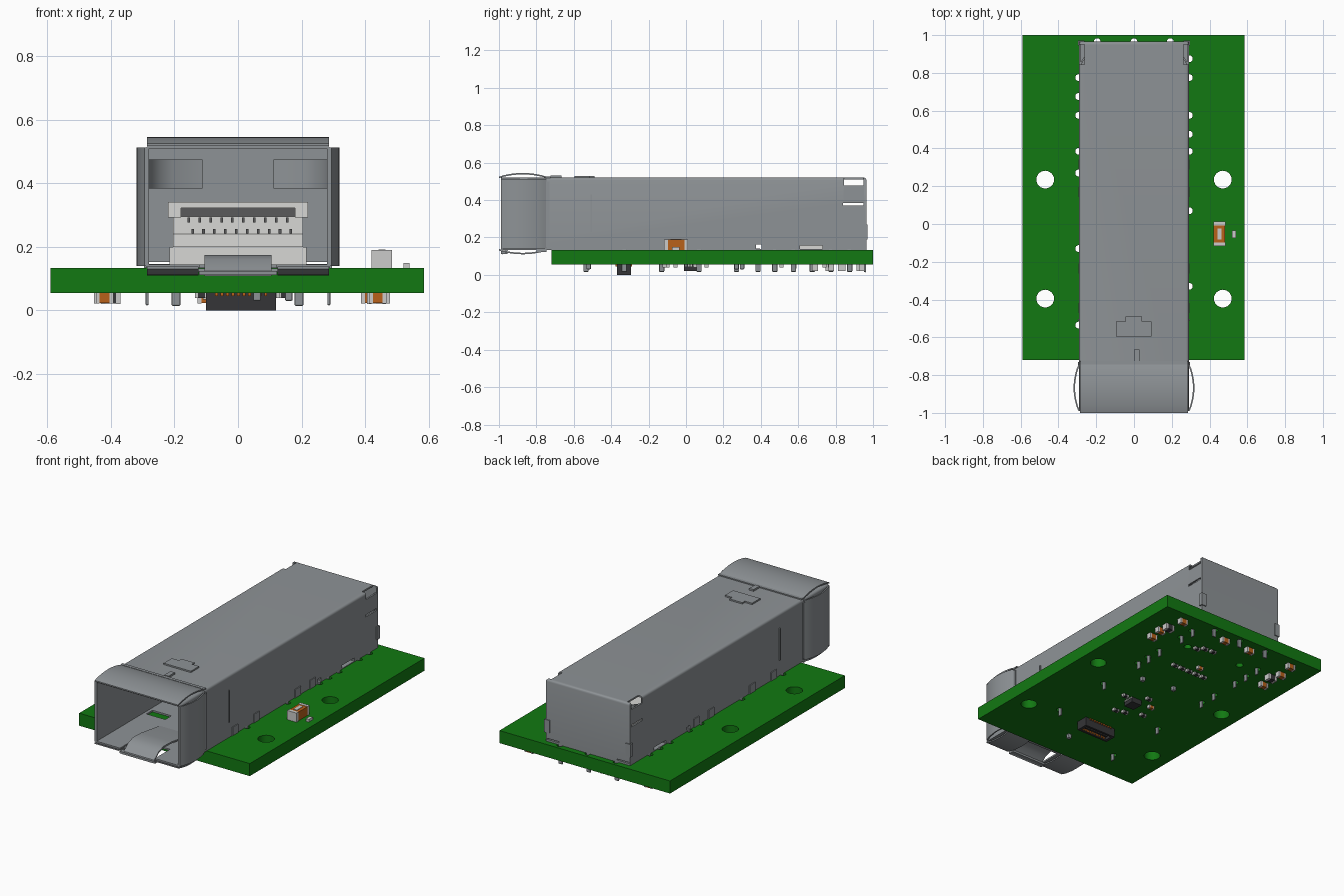
import bpy, bmesh, math
from mathutils import Matrix, Vector

COLOURS = {
    "board_green": (0.006, 0.19, 0.006),
    "cage_steel": (0.27, 0.29, 0.305),
    "light_plastic": (0.68, 0.68, 0.66),
    "contact_grey": (0.10, 0.10, 0.105),
    "black_plastic": (0.035, 0.035, 0.038),
    "part_orange": (0.48, 0.12, 0.01),
    "silver_end": (0.60, 0.60, 0.59),
}
MATS = {}
for n, c in COLOURS.items():
    MATS[n] = bpy.data.materials.new(n)
    MATS[n].diffuse_color = (*c, 1)


def finish(name, bm, mats):
    bmesh.ops.recalc_face_normals(bm, faces=bm.faces)
    me = bpy.data.meshes.new(name)
    bm.to_mesh(me)
    bm.free()
    for m in mats:
        me.materials.append(MATS[m])
    ob = bpy.data.objects.new(name, me)
    bpy.context.collection.objects.link(ob)
    return ob


def boxes(name, specs):
    """One object from boxes (x0, x1, y0, y1, z0, z1, material)."""
    bm = bmesh.new()
    mats = []
    for x0, x1, y0, y1, z0, z1, mat in specs:
        if mat not in mats:
            mats.append(mat)
        m = Matrix.Translation(((x0 + x1) / 2, (y0 + y1) / 2, (z0 + z1) / 2)) @ \
            Matrix.Diagonal((abs(x1 - x0), abs(y1 - y0), abs(z1 - z0), 1))
        for v in bmesh.ops.create_cube(bm, size=1, matrix=m)["verts"]:
            for f in v.link_faces:
                f.material_index = mats.index(mat)
    return finish(name, bm, mats)


def prism(name, pts, axis, lo, hi, mat):
    """Extrude a closed outline: axis x takes (y, z), axis z takes (x, y)."""
    bm = bmesh.new()
    put = (lambda a, b, t: (t, a, b)) if axis == "x" else (lambda a, b, t: (a, b, t))
    f = bm.faces.new([bm.verts.new(put(a, b, lo)) for a, b in pts])
    ext = bmesh.ops.extrude_face_region(bm, geom=[f])["geom"]
    d = Vector(put(0, 0, hi - lo))
    bmesh.ops.translate(bm, vec=d, verts=[g for g in ext if isinstance(g, bmesh.types.BMVert)])
    return finish(name, bm, [mat])


def smooth(ob):
    bpy.ops.object.select_all(action="DESELECT")
    ob.select_set(True)
    bpy.context.view_layer.objects.active = ob
    bpy.ops.object.shade_smooth_by_angle(angle=math.radians(35))


def cut(ob, cutter):
    m = ob.modifiers.new("cut", "BOOLEAN")
    m.operation, m.solver, m.object = "DIFFERENCE", "EXACT", cutter
    bpy.ops.object.select_all(action="DESELECT")
    ob.select_set(True)
    bpy.context.view_layer.objects.active = ob
    bpy.ops.object.modifier_apply(modifier="cut")
    bpy.data.objects.remove(cutter)


# circuit board with mounting holes and pin holes
PINS_L = [0.775, 0.675, 0.575, 0.385, 0.27, -0.13, -0.535]
PINS_R = [0.875, 0.775, 0.575, 0.475, 0.385, 0.07, -0.33]
PINS_B = [-0.195, 0, 0.192]
board = boxes("circuit_board", [(-0.59, 0.585, -0.72, 1.0, 0.055, 0.133, "board_green")])
holes = [(sx * 0.47, y, 0.047) for sx in (-1, 1) for y in (0.235, -0.395)]
holes += [(-0.293, y, 0.018) for y in PINS_L] + [(0.293, y, 0.018) for y in PINS_R]
holes += [(x, 0.965, 0.018) for x in PINS_B] + [(0.19, 0.715, 0.022), (-0.18, 0.745, 0.022)]
bm = bmesh.new()
for x, y, r in holes:
    bmesh.ops.create_cone(bm, cap_ends=True, segments=24, radius1=r, radius2=r, depth=0.3,
                          matrix=Matrix.Translation((x, y, 0.09)))
cut(board, finish("hole_cutter", bm, ["board_green"]))
smooth(board)

# sheet metal cage, rounded on top, open at the front
bm = bmesh.new()
bmesh.ops.create_cube(bm, size=1, matrix=Matrix.Translation((0, -0.0125, 0.327)) @
                      Matrix.Diagonal((0.58, 1.955, 0.386, 1)))
top = [e for e in bm.edges if all(v.co.z > 0.5 for v in e.verts) and max(v.co.y for v in e.verts) > 0]
bmesh.ops.bevel(bm, geom=top, offset=0.014, segments=3, profile=0.5, affect="EDGES")
cage = finish("cage", bm, ["cage_steel"])
openings = [(-0.28, 0.28, -1.1, 0.955, 0.144, 0.51),       # inside
            (-0.12, 0.12, -1.1, -0.84, 0.1, 0.15),         # latch notch
            (-0.24, 0.24, 0.40, 0.90, 0.1, 0.15),          # under the socket
            (-0.4, 0.4, 0.61, 0.73, 0.138, 0.158),
            (-0.4, 0.4, 0.375, 0.405, 0.138, 0.162)]
for s in (-1, 1):
    openings += [(s * 0.262, s * 0.32, 0.845, 0.95, 0.478, 0.55),   # rear corner
                 (s * 0.27, s * 0.32, 0.84, 0.95, 0.370, 0.383),    # rear slit
                 (s * 0.13, s * 0.26, -0.53, -0.47, 0.12, 0.15),    # floor slot
                 (s * 0.20, s * 0.283, 0.94, 1.0, 0.146, 0.153)]
for o in openings:
    cut(cage, boxes("cage_cutter", [(*o, "cage_steel")]))
smooth(cage)

# bulged springs around the mouth
N = 12


def bulge(y0, y1, base, rise, thick):
    t = [i / N for i in range(N + 1)]
    out = [(y0 + (y1 - y0) * i, base + rise * math.sin(math.pi * i) ** 0.8) for i in t[:-1]]
    out.append((y1, base))
    s = 1 if base > 0.3 or rise > 0 else -1
    return out + [(y, h - s * thick) for y, h in reversed(out)]


smooth(prism("top_spring", bulge(-1, -0.745, 0.525, 0.02, 0.008), "x", -0.287, 0.287, "cage_steel"))
for s, side in ((-1, "left"), (1, "right")):
    a, b = sorted((s * 0.125, s * 0.287))
    smooth(prism(side + "_bottom_spring", bulge(-1, -0.745, 0.130, -0.02, 0.008), "x", a, b, "cage_steel"))
    pts = [(s * h, y) for y, h in bulge(-0.99, -0.745, 0.294, 0.026, 0.008)]
    smooth(prism(side + "_side_spring", pts, "z", 0.14, 0.512, "cage_steel"))
    # bent stop tab inside the rear of the cage
    arc = [(0.286, 0.84), (0.275, 0.87), (0.25, 0.90), (0.21, 0.925), (0.115, 0.94)]
    arc += [(x - 0.004, y - 0.01) for x, y in reversed(arc)]
    smooth(prism(side + "_stop_tab", [(s * x, y) for x, y in arc], "z", 0.383, 0.475, "cage_steel"))

# rear strip behind the bottom springs
boxes("bottom_spring_bridge", [(-0.287, 0.287, -0.80, -0.745, 0.121, 0.132, "cage_steel")])

# latch tongue in the floor
tongue = [(-0.62, 0.146), (-0.80, 0.172), (-0.88, 0.175), (-0.93, 0.160), (-0.96, 0.135), (-0.985, 0.118)]
tongue += [(y, z - 0.010) for y, z in reversed(tongue)]
smooth(prism("latch_tongue", tongue, "x", -0.105, 0.105, "cage_steel"))
boxes("latch_lip", [(-0.122, 0.122, -0.99, -0.955, 0.112, 0.124, "cage_steel")])

# folded bands, tabs and raised strips on the cage
S = "cage_steel"
details = [(-0.287, 0.287, -0.745, -0.725, 0.519, 0.527, S),
           (-0.095, 0.092, -0.595, -0.515, 0.519, 0.529, S),
           (-0.045, 0.042, -0.515, -0.49, 0.519, 0.529, S),
           (0, 0.03, -0.725, -0.665, 0.519, 0.531, S)]
for s in (-1, 1):
    for y in (-0.445, -0.235, 0.17, 0.315):
        details.append((s * 0.289, s * 0.295, y - 0.027, y + 0.027, 0.134, 0.187, S))
    details += [(s * 0.289, s * 0.296, -0.51, -0.502, 0.23, 0.43, S),
                (s * 0.289, s * 0.296, -0.75, -0.73, 0.15, 0.50, S),
                (s * 0.289, s * 0.297, 0.945, 0.971, 0.19, 0.27, S),
                (s * 0.262, s * 0.297, 0.964, 0.971, 0.19, 0.27, S)]
boxes("cage_tabs", details)

# cage solder pins through the board
pins = [(-0.291, -0.281, y - 0.014, y + 0.014, 0.016, 0.14, S) for y in PINS_L]
pins += [(0.281, 0.291, y - 0.014, y + 0.014, 0.016, 0.14, S) for y in PINS_R]
pins += [(x - 0.014, x + 0.014, 0.952, 0.963, 0.014, 0.14, S) for x in PINS_B]
pins += [(x - 0.012, x + 0.012, y - 0.012, y + 0.012, 0.03, 0.14, S)
         for x, y in ((0.16, 0.27), (-0.05, 0.30), (0.06, -0.52))]
pin_ob = boxes("cage_pins", pins)
bev = pin_ob.modifiers.new("round", "BEVEL")
bev.width, bev.segments = 0.0045, 2

# socket inside the cage
P, G = "light_plastic", "contact_grey"
socket = [(-0.215, 0.215, 0.49, 0.86, 0.134, 0.20, P),
          (-0.18, 0.18, 0.50, 0.86, 0.20, 0.295, P),
          (-0.18, 0.18, 0.52, 0.86, 0.295, 0.325, G),
          (-0.18, 0.18, 0.48, 0.86, 0.323, 0.342, P)]
for s in (-1, 1):
    socket.append((s * 0.18, s * 0.22, 0.48, 0.86, 0.292, 0.342, P))
    socket.append((s * 0.18, s * 0.205, 0.50, 0.86, 0.20, 0.292, P))
for i in range(10):
    x = -0.155 + i * 0.0344
    socket.append((x - 0.004, x + 0.004, 0.495, 0.501, 0.276, 0.292, G))
    socket.append((x + 0.008, x + 0.016, 0.495, 0.501, 0.242, 0.256, G))
boxes("socket", socket)
prism("socket_ramp", [(0.44, 0.20), (0.50, 0.20), (0.50, 0.24)], "x", -0.205, 0.205, P)

# large and small parts on the board's upper side
O, E, K = "part_orange", "silver_end", "black_plastic"
boxes("upper_capacitor", [(0.422, 0.483, -0.097, -0.008, 0.133, 0.188, O),
                          (0.42, 0.485, -0.117, -0.097, 0.133, 0.19, E),
                          (0.42, 0.485, -0.008, 0.012, 0.133, 0.19, E),
                          (0.442, 0.464, -0.083, -0.025, 0.187, 0.191, E)])
boxes("upper_resistor", [(0.52, 0.54, -0.075, -0.035, 0.133, 0.149, E)])


def chip(name, x, y, length, width, h, mat):
    a, b, z = length / 2, width / 2, 0.055
    e = a * 0.55
    boxes(name, [(x - e, x + e, y - b * 0.95, y + b * 0.95, z - h * 0.95, z, mat),
                 (x - a, x - e, y - b, y + b, z - h, z, E), (x + e, x + a, y - b, y + b, z - h, z, E)])


# parts under the board
for x, y in ((0.44, 0.69), (0.45, 0.776), (0.415, 0.94), (0.085, 0.927), (-0.10, 0.93),
             (-0.42, 0.674), (-0.425, 0.83), (-0.405, 0.938)):
    chip("lower_capacitor", x, y, 0.055, 0.03, 0.033, O)
for x, y in ((0.436, 0.833), (-0.40, 0.767)):
    chip("lower_inductor", x, y, 0.06, 0.04, 0.035, K)
for x, y in ((-0.09, 0.045), (-0.015, 0.58)):
    chip("small_capacitor", x, y, 0.04, 0.022, 0.02, O)
small = [(0.117 - i * 0.054, 0.51) for i in range(5)]
small += [(0.044, -0.114), (-0.012, -0.098), (-0.115, -0.057), (-0.02, 0.11), (0.11, 0.05),
          (0.143, 0.74), (0.105, 0.77), (0.048, 0.774)]
for x, y in small:
    chip("small_resistor", x, y, 0.04, 0.022, 0.016, K)

# controller chip with side leads
leads = [(-0.005, 0.065, -0.01, 0.06, 0.022, 0.055, K)]
for i in range(5):
    t = -0.002 + i * 0.0135
    leads.append((-0.010, 0.070, t, t + 0.006, 0.045, 0.055, E))
boxes("controller_chip", leads)

# header connector under the board: frame, tongue and contacts
header = [(-0.10, 0.12, -0.37, -0.357, 0, 0.055, K), (-0.10, 0.12, -0.308, -0.295, 0, 0.055, K),
          (-0.10, -0.082, -0.357, -0.308, 0, 0.055, K), (0.102, 0.12, -0.357, -0.308, 0, 0.055, K),
          (-0.082, 0.102, -0.357, -0.308, 0.035, 0.055, K),
          (-0.07, 0.09, -0.339, -0.326, 0.006, 0.04, K)]
for i in range(10):
    x = -0.072 + i * 0.0172
    header += [(x, x + 0.009, -0.376, -0.37, 0.045, 0.055, O), (x, x + 0.009, -0.295, -0.289, 0.045, 0.055, O),
               (x, x + 0.009, -0.357, -0.352, 0.004, 0.036, O), (x, x + 0.009, -0.313, -0.308, 0.004, 0.036, O)]
boxes("header_connector", header)
